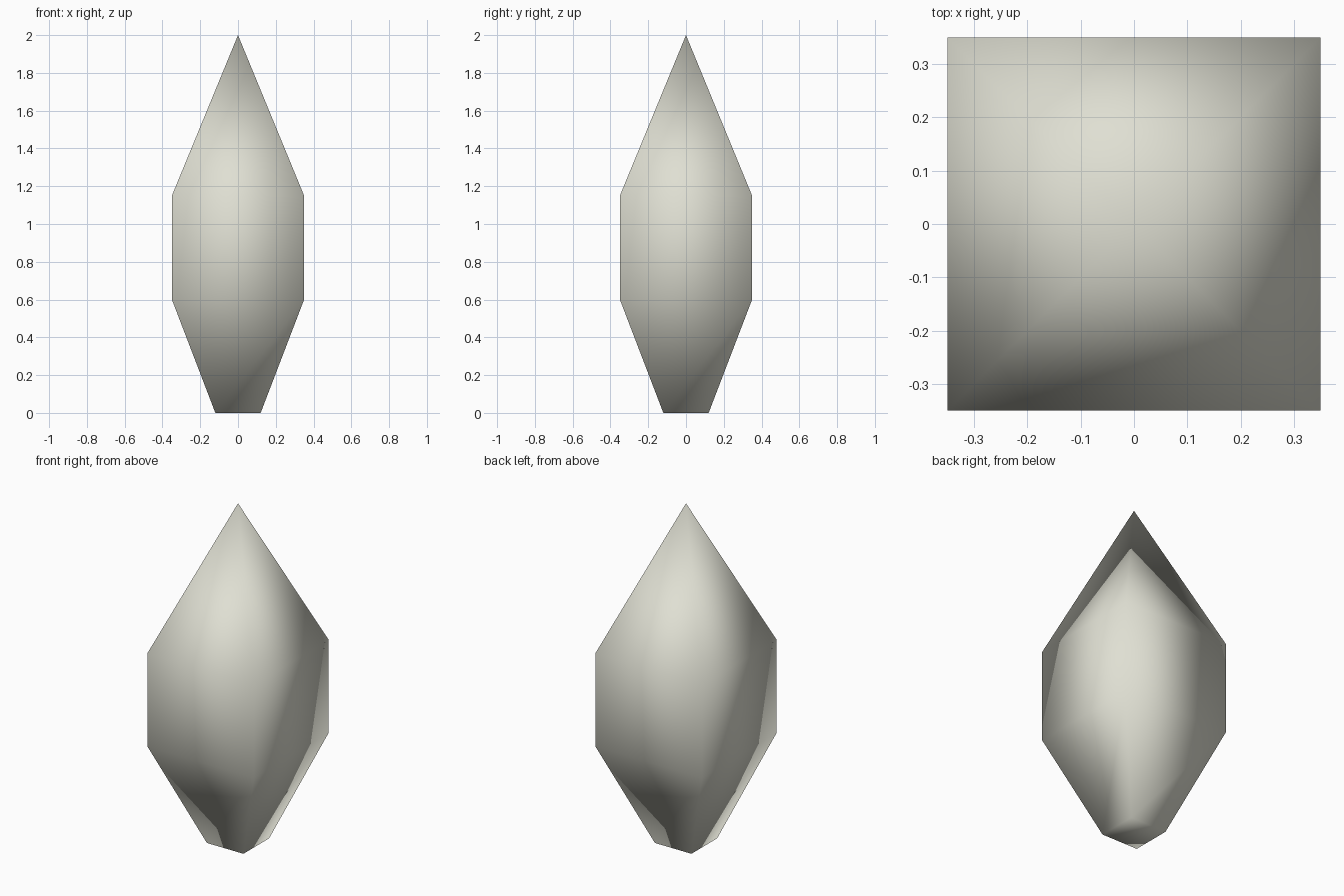
import bpy
import bmesh

cube = bpy.data.objects.get("Cube")
if cube:
    bpy.data.objects.remove(cube, do_unlink=True)

# Pale stone colour
pale_stone = bpy.data.materials.new("pale_stone")
pale_stone.use_nodes = True
colour = (0.74, 0.74, 0.65, 1.0)
pale_stone.diffuse_color = colour
pale_stone.node_tree.nodes["Principled BSDF"].inputs["Base Color"].default_value = colour

# Square cross-sections of the crystal: half width, height
sections = [(0.12, 0.0), (0.35, 0.6), (0.35, 1.15)]
tip_height = 2.0
corners = [(-1, -1), (1, -1), (1, 1), (-1, 1)]

bm = bmesh.new()
rings = [[bm.verts.new((x * w, y * w, z)) for x, y in corners] for w, z in sections]
tip = bm.verts.new((0, 0, tip_height))

# Closed base, side walls and pointed top
bm.faces.new(reversed(rings[0]))
for i in range(4):
    j = (i + 1) % 4
    for low, high in zip(rings, rings[1:]):
        bm.faces.new((low[i], low[j], high[j], high[i]))
    bm.faces.new((rings[-1][i], rings[-1][j], tip))

# Smooth shading over the whole surface
for face in bm.faces:
    face.smooth = True
bmesh.ops.recalc_face_normals(bm, faces=bm.faces)

mesh = bpy.data.meshes.new("crystal")
bm.to_mesh(mesh)
bm.free()
mesh.materials.append(pale_stone)
crystal = bpy.data.objects.new("crystal", mesh)
bpy.context.collection.objects.link(crystal)
